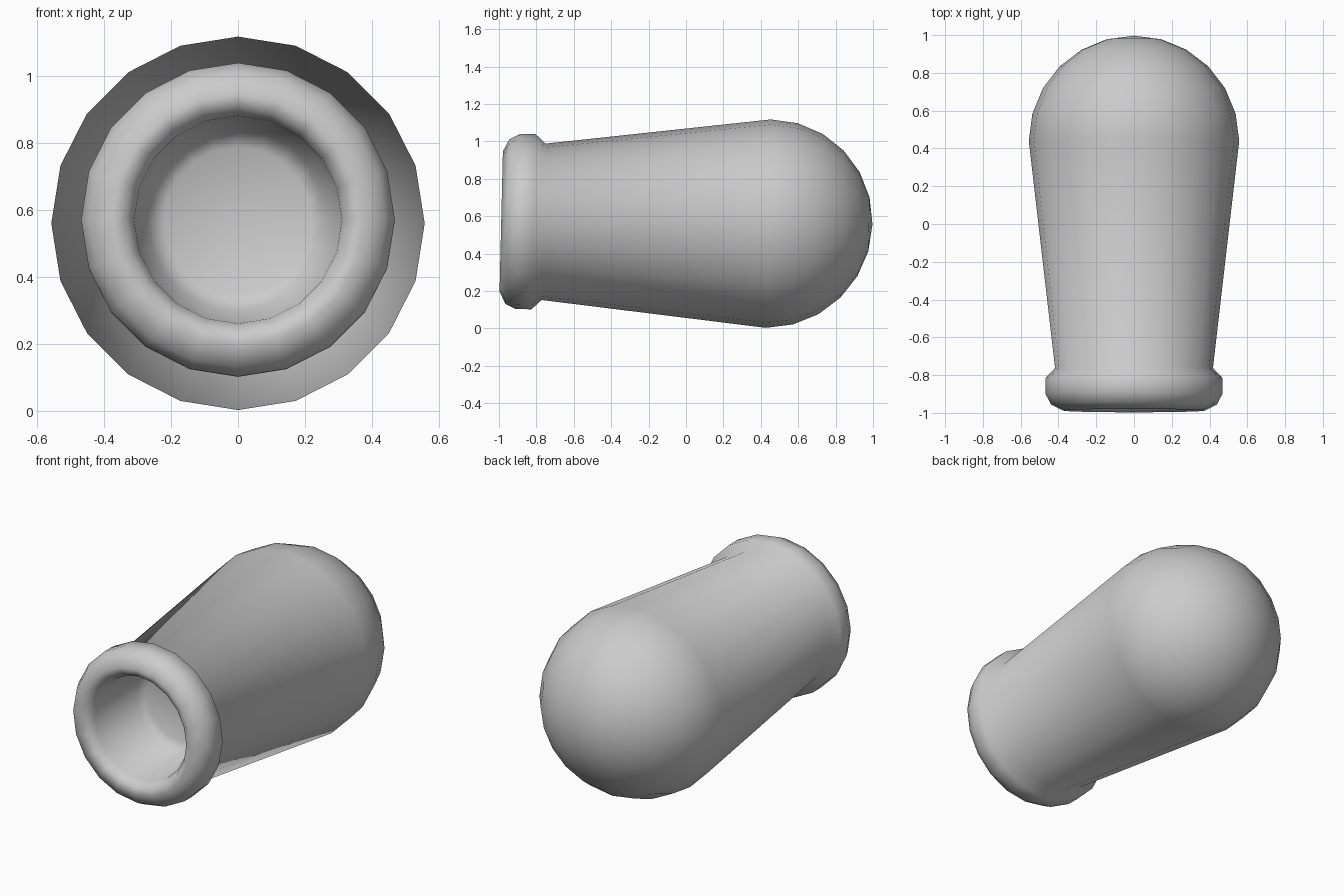
import bpy, bmesh, math

if "Cube" in bpy.data.objects:
    bpy.data.objects.remove(bpy.data.objects["Cube"])

SIDES = 20


def lathe(name, profile, angle):
    """Revolve (radius, y) points about the y axis, with the model's slight tilt."""
    bm = bmesh.new()
    rings = []
    for r, y in profile:
        ring = []
        for i in range(SIDES if r > 0 else 1):
            a = 2 * math.pi * i / SIDES
            x, z = r * math.sin(a), r * math.cos(a)
            ring.append(bm.verts.new((x, y + 0.024 * z, 0.56 + z - 0.008 * (y - 0.44))))
        rings.append(ring)
    for a, b in zip(rings, rings[1:]):
        for i in range(SIDES):
            j = (i + 1) % SIDES
            if len(b) == 1:
                bm.faces.new((a[i], a[j], b[0]))
            elif len(a) == 1:
                bm.faces.new((a[0], b[j], b[i]))
            else:
                bm.faces.new((a[i], a[j], b[j], b[i]))
    bmesh.ops.recalc_face_normals(bm, faces=bm.faces)
    mesh = bpy.data.meshes.new(name)
    bm.to_mesh(mesh)
    bm.free()
    obj = bpy.data.objects.new(name, mesh)
    bpy.context.collection.objects.link(obj)
    bpy.context.view_layer.objects.active = obj
    obj.select_set(True)
    bpy.ops.object.shade_smooth_by_angle(angle=math.radians(angle))
    obj.select_set(False)
    return obj


# Rounded head running into a tapered neck, rolled collar and blind socket
head = [(0.557 * math.sin(math.pi / 2 * t / 6), 0.44 + 0.557 * math.cos(math.pi / 2 * t / 6))
        for t in range(7)]
head[0] = (0, 0.997)
neck = [(0.418, -0.762)]
collar = [(0.468, -0.815), (0.468, -0.90), (0.44, -0.955), (0.375, -0.988),
          (0.335, -0.975), (0.31, -0.93)]
socket = [(0.27, -0.58), (0.22, -0.55), (0, -0.55)]
lathe("knob", head + neck + collar + socket, 60)
